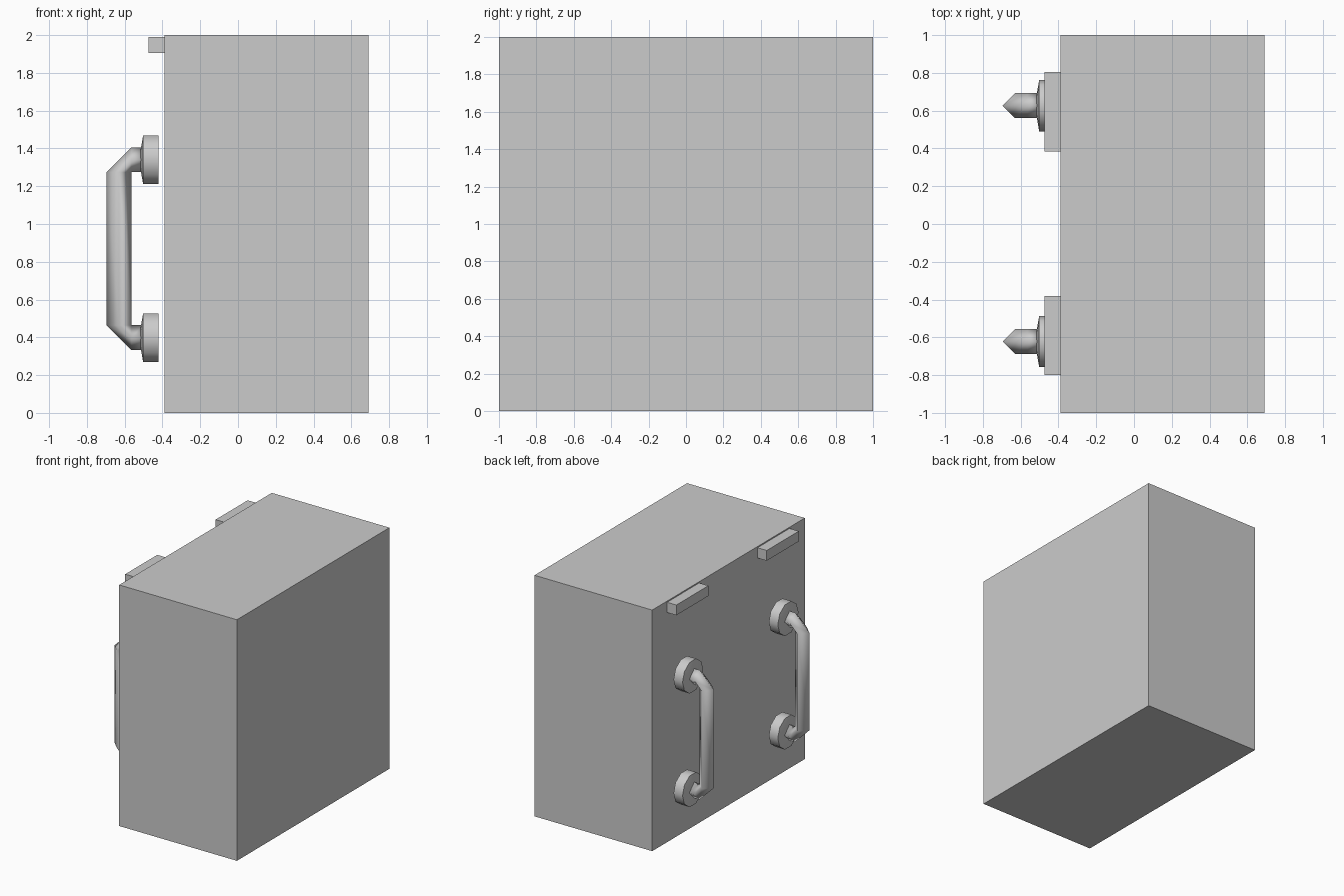
import bpy
import bmesh
import math
from mathutils import Matrix, Vector

default = bpy.data.objects.get("Cube")
if default:
    bpy.data.objects.remove(default, do_unlink=True)

grey = bpy.data.materials.new("light_grey")
grey.use_nodes = True
grey.diffuse_color = (0.6, 0.6, 0.6, 1)
grey.node_tree.nodes["Principled BSDF"].inputs["Base Color"].default_value = (0.6, 0.6, 0.6, 1)

BACK_X = -0.39       # plane carrying the fittings
PIPE_R = 0.066
TOP_Z, LOW_Z = 1.34, 0.398
PIPE_X = -0.63


def finish(name, bm):
    bmesh.ops.recalc_face_normals(bm, faces=bm.faces)
    mesh = bpy.data.meshes.new(name)
    bm.to_mesh(mesh)
    bm.free()
    mesh.materials.append(grey)
    obj = bpy.data.objects.new(name, mesh)
    bpy.context.collection.objects.link(obj)
    return obj


def box(name, low, high):
    low, high = Vector(low), Vector(high)
    bm = bmesh.new()
    bmesh.ops.create_cube(bm, size=1, matrix=Matrix.Translation((low + high) / 2)
                          @ Matrix.Diagonal((high - low).to_4d()))
    return finish(name, bm)


def skin(name, rings):
    """Join successive rings of points into a closed tube."""
    bm = bmesh.new()
    loops = [[bm.verts.new(p) for p in ring] for ring in rings]
    n = len(loops[0])
    for a, b in zip(loops, loops[1:]):
        for i in range(n):
            j = (i + 1) % n
            bm.faces.new((a[i], a[j], b[j], b[i]))
    bm.faces.new(loops[0])
    bm.faces.new(loops[-1])
    bmesh.ops.remove_doubles(bm, verts=bm.verts, dist=0.0001)
    return finish(name, bm)


def ring(centre, across, radius, sides):
    """Ring in the plane of the y axis and the given direction."""
    c, u, v = Vector(centre), Vector((0, 1, 0)), Vector(across)
    turns = [math.tau * i / sides for i in range(sides)]
    return [c + radius * (math.cos(t) * u + math.sin(t) * v) for t in turns]


def smooth(obj, angle):
    bpy.ops.object.select_all(action='DESELECT')
    obj.select_set(True)
    bpy.context.view_layer.objects.active = obj
    bpy.ops.object.shade_smooth_by_angle(angle=math.radians(angle))


# Main block
box("body", (BACK_X, -1, 0), (0.69, 1, 2))

for side, bar_y, handle_y in (("left", 0.595, 0.627), ("right", -0.59, -0.622)):
    # Short ledge near the top edge
    box(side + "_top_bar", (-0.475, bar_y - 0.21, 1.905), (BACK_X, bar_y + 0.21, 1.99))

    # Ten-sided mounting discs with a shallow cone face
    for end, z in (("upper", TOP_Z), ("lower", LOW_Z)):
        disc = skin(f"{side}_{end}_mount", [
            ring((x, handle_y, z), (0, 0, 1), r, 10)
            for x, r in ((-0.42, 0.136), (-0.502, 0.136), (-0.515, 0.06))])
        smooth(disc, 45)

    # Four-sided pull bar with mitred corners
    elbow_x = PIPE_X + PIPE_R
    up, out = (0, 0, 1), (-1, 0, 0)
    pipe = skin(side + "_handle", [
        ring((-0.505, handle_y, TOP_Z), up, PIPE_R, 4),
        ring((elbow_x, handle_y, TOP_Z), up, PIPE_R, 4),
        ring((PIPE_X, handle_y, TOP_Z - PIPE_R), out, PIPE_R, 4),
        ring((PIPE_X, handle_y, LOW_Z + PIPE_R), out, PIPE_R, 4),
        ring((elbow_x, handle_y, LOW_Z), (0, 0, -1), PIPE_R, 4),
        ring((-0.505, handle_y, LOW_Z), (0, 0, -1), PIPE_R, 4)])
    smooth(pipe, 100)
